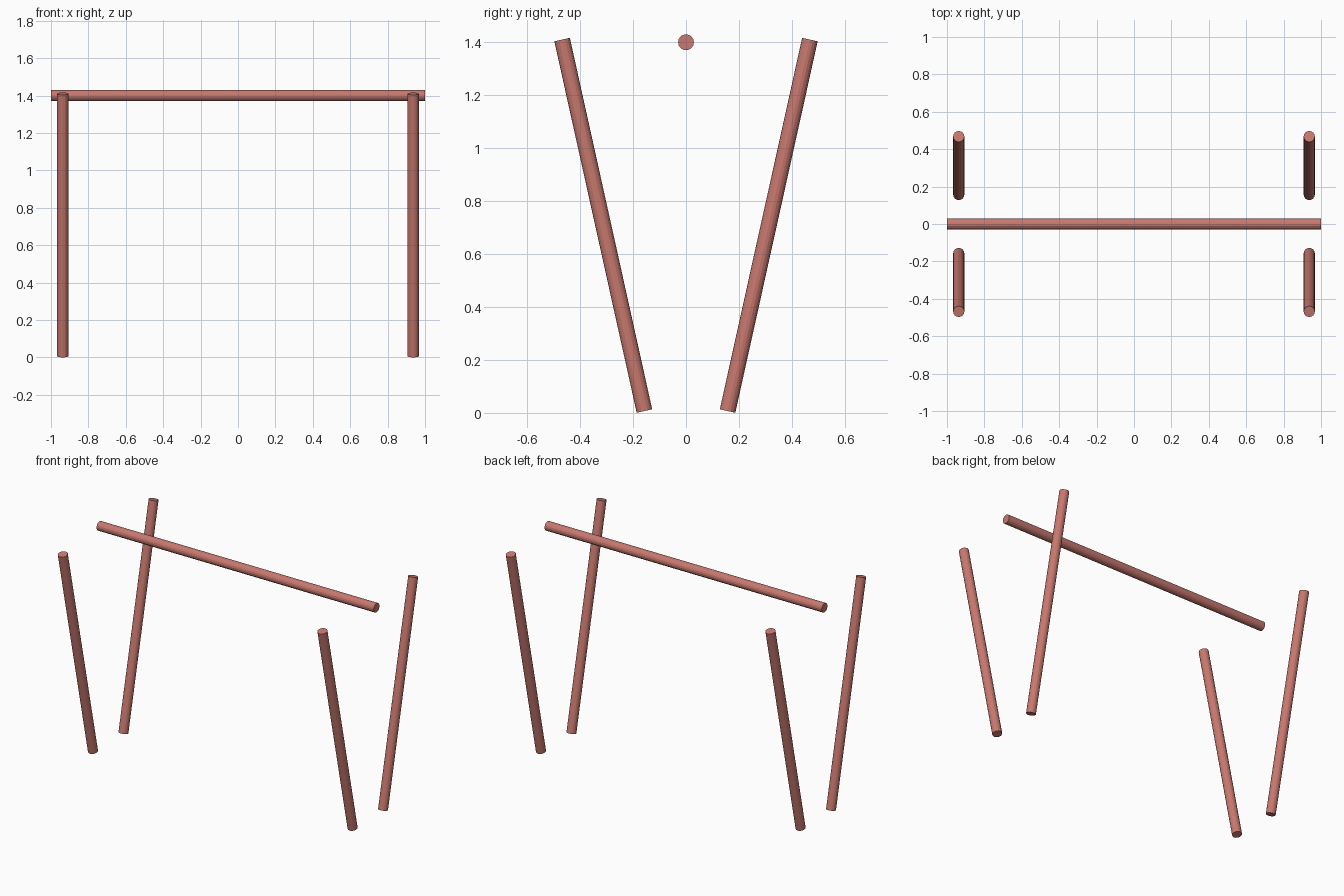
import bpy
from mathutils import Vector

cube = bpy.data.objects.get("Cube")
if cube:
    bpy.data.objects.remove(cube, do_unlink=True)

RADIUS = 0.03

# Single dusty red colour
red = bpy.data.materials.new("dusty_red")
red.use_nodes = True
colour = (0.58, 0.19, 0.16, 1)
red.diffuse_color = colour
red.node_tree.nodes["Principled BSDF"].inputs["Base Color"].default_value = colour


def rod(name, start, end):
    """Capped round rod between two points."""
    start, end = Vector(start), Vector(end)
    axis = end - start
    bpy.ops.mesh.primitive_cylinder_add(vertices=16, radius=RADIUS, depth=axis.length,
                                        location=(start + end) / 2)
    obj = bpy.context.object
    obj.name = name
    obj.rotation_euler = axis.to_track_quat("Z", "Y").to_euler()
    obj.data.materials.append(red)
    return obj


# Long horizontal bar
rod("crossbar", (-1, 0, 1.4), (1, 0, 1.4))

# Four legs, splayed outwards towards the top
for side, x in (("left", 0.937), ("right", -0.937)):
    for end, s in (("front", -1), ("back", 1)):
        rod(f"{end}_{side}_leg", (x, s * 0.157, 0.007), (x, s * 0.468, 1.41))
